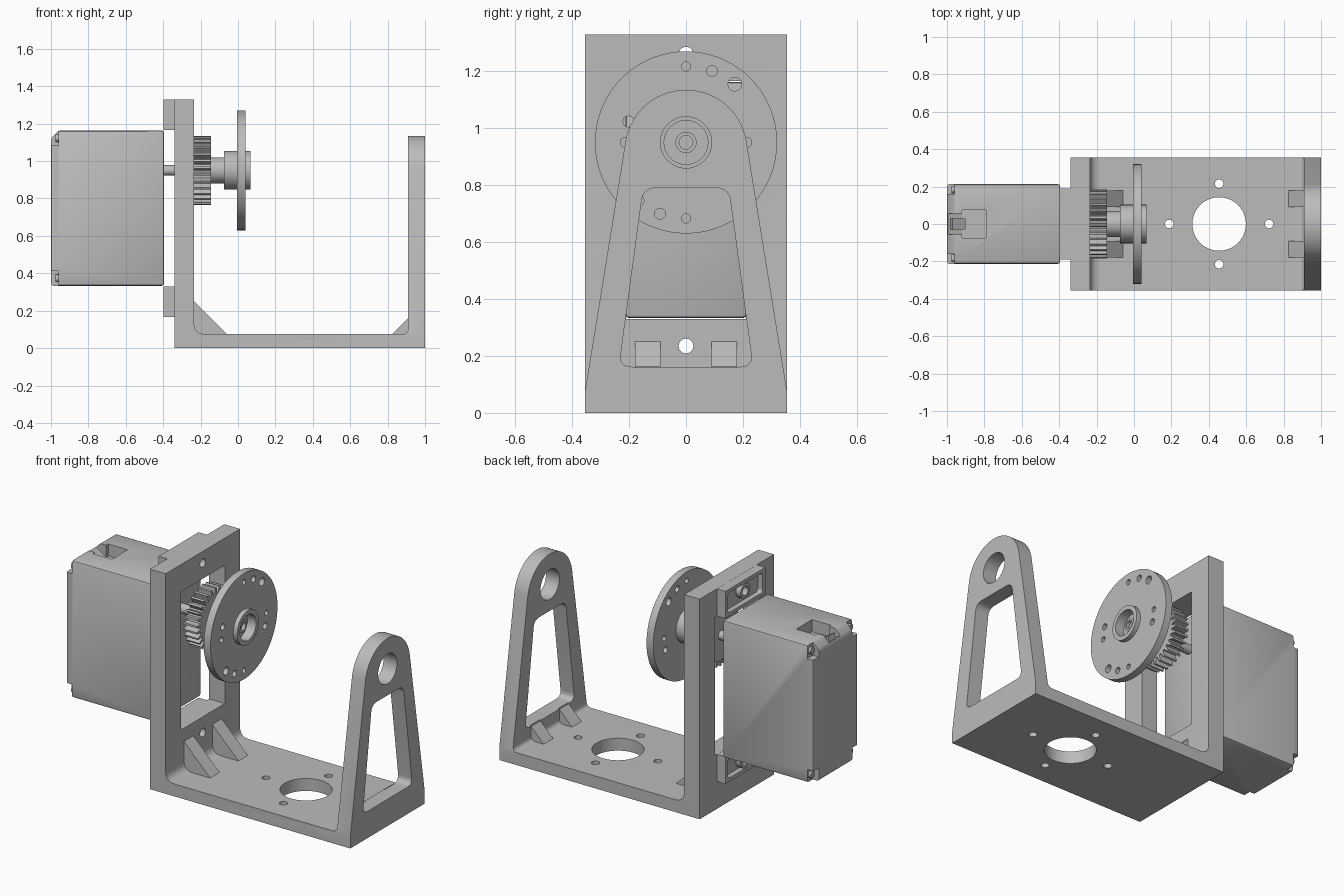
import bpy, bmesh
from math import sin, cos, pi, radians
from mathutils import Vector

if "Cube" in bpy.data.objects:
    bpy.data.objects.remove(bpy.data.objects["Cube"], do_unlink=True)

grey = bpy.data.materials.new("plain grey")
grey.use_nodes = True
COLOUR = (0.5, 0.5, 0.5, 1)
grey.diffuse_color = COLOUR
grey.node_tree.nodes["Principled BSDF"].inputs["Base Color"].default_value = COLOUR

AXLE = 0.95      # height of the turning axis
MID = 0.7475     # mid height of the motor


def circle(u, v, r, n=40, start=0, end=360):
    full = end - start == 360
    steps = n if full else n - 1
    angles = [radians(start + (end - start) * i / steps) for i in range(n)]
    return [(u + r * cos(a), v + r * sin(a)) for a in angles]


def rect(u0, u1, v0, v1):
    return [(u0, v0), (u1, v0), (u1, v1), (u0, v1)]


def rounded(corners, radius=None):
    """Outline whose corners (u, v, r) are replaced by curves."""
    out = []
    for i, c in enumerate(corners):
        p = Vector(c[:2])
        r = radius if radius else c[2]
        if r == 0:
            out.append(tuple(p))
            continue
        a = p + (Vector(corners[i - 1][:2]) - p).normalized() * r
        b = p + (Vector(corners[(i + 1) % len(corners)][:2]) - p).normalized() * r
        for k in range(8):
            t = k / 7
            out.append(tuple(a * (1 - t) ** 2 + p * 2 * t * (1 - t) + b * t * t))
    return out


def prism(name, outline, axis, start, end):
    """Extrude a 2D outline along one axis."""
    place = {"x": lambda u, v, t: (t, u, v),
             "y": lambda u, v, t: (u, t, v),
             "z": lambda u, v, t: (u, v, t)}[axis]
    bm = bmesh.new()
    low = [bm.verts.new(place(u, v, start)) for u, v in outline]
    high = [bm.verts.new(place(u, v, end)) for u, v in outline]
    bm.faces.new(low)
    bm.faces.new(high)
    for i in range(len(low)):
        bm.faces.new((low[i - 1], low[i], high[i], high[i - 1]))
    bmesh.ops.recalc_face_normals(bm, faces=bm.faces)
    mesh = bpy.data.meshes.new(name)
    bm.to_mesh(mesh)
    bm.free()
    mesh.materials.append(grey)
    obj = bpy.data.objects.new(name, mesh)
    bpy.context.collection.objects.link(obj)
    return obj


def bake(obj):
    graph = bpy.context.evaluated_depsgraph_get()
    mesh = bpy.data.meshes.new_from_object(obj.evaluated_get(graph))
    obj.modifiers.clear()
    obj.data = mesh


def cut(obj, outline, axis, start, end):
    cutter = prism("cutter", outline, axis, start, end)
    mod = obj.modifiers.new("cut", "BOOLEAN")
    mod.operation = "DIFFERENCE"
    mod.solver = "EXACT"
    mod.object = cutter
    bake(obj)
    bpy.data.objects.remove(cutter, do_unlink=True)


# U-shaped bracket: motor plate, base and bearing arm
bracket = prism("bracket", rounded([
    (-0.34, 0, 0), (1, 0, 0), (1, 1.2, 0), (0.91, 1.2, 0), (0.91, 0.075, 0.03),
    (-0.235, 0.075, 0.06), (-0.235, 1.33, 0), (-0.34, 1.33, 0)]), "y", -0.355, 0.355)

# Tapered round-topped arm with bearing hole and window
arm_outside = ([(0.355, 0.075)] + circle(0, 0.92, 0.215, 32, 9, 171)
               + [(-0.355, 0.075), (-0.5, 0.075), (-0.5, 1.3), (0.5, 1.3), (0.5, 0.075)])
cut(bracket, arm_outside, "x", 0.86, 1.1)
cut(bracket, circle(0, AXLE, 0.09), "x", 0.8, 1.1)
cut(bracket, rounded([(-0.235, 0.162), (0.235, 0.162), (0.15, 0.79), (-0.15, 0.79)], 0.045),
    "x", 0.8, 1.1)

# Motor plate window and screw holes
cut(bracket, rect(-0.21, 0.21, 0.33, 1.165), "x", -0.5, -0.1)
for side in (-1, 1):
    cut(bracket, circle(0, MID + side * 0.5125, 0.026, 24), "x", -0.5, -0.1)

# Base holes
cut(bracket, circle(0.455, 0, 0.143, 56), "z", -0.1, 0.2)
for u, v in ((0.188, 0), (0.722, 0), (0.455, 0.215), (0.455, -0.215)):
    cut(bracket, circle(u, v, 0.023, 24), "z", -0.1, 0.2)

# Gussets
for side, word in ((-1, "right"), (1, "left")):
    y0, y1 = side * 0.09, side * 0.18
    prism(f"plate_gusset_{word}", [(-0.24, 0.255), (-0.24, 0.07), (-0.055, 0.07)], "y", y0, y1)
    prism(f"arm_gusset_{word}", [(0.915, 0.165), (0.915, 0.07), (0.82, 0.07)], "y", y0, y1)

# Motor case with bevelled edges
case = prism("motor_case", [(-1, 0.333), (-0.395, 0.333), (-0.395, 1.163),
                            (-0.96, 1.163), (-1, 1.12)], "y", -0.213, 0.213)
bevel = case.modifiers.new("soft edges", "BEVEL")
bevel.width = 0.012
bevel.segments = 2
bake(case)

# Corner notches with screw heads
for sy in (-1, 1):
    for sz in (-1, 1):
        cut(case, rect(sy * 0.16, sy * 0.3, MID + sz * 0.335, MID + sz * 0.5), "x", -1.1, -0.96)
        prism("case_screw", circle(sy * 0.184, MID + sz * 0.375, 0.02, 16), "x", -0.975, -0.95)

# Cable socket in the top of the case
cut(case, rect(-0.92, -0.79, -0.075, 0.075), "z", 1.09, 1.3)
cut(case, [(-1.05, 1.15), (-0.91, 1.09), (-0.91, 1.3), (-1.05, 1.3)], "y", -0.055, 0.055)
prism("cable_plug", [(-0.99, 1.09), (-0.9, 1.09), (-0.9, 1.105), (-0.97, 1.15)],
      "y", -0.03, 0.03)

# Mounting flanges with recess, screw boss and hole
for side, word in ((-1, "lower"), (1, "upper")):
    z = MID + side * 0.5
    hole_z = MID + side * 0.5125
    flange = prism(f"{word}_flange", rect(-0.19, 0.19, z - 0.082, z + 0.082), "x", -0.397, -0.34)
    cut(flange, rounded(rect(-0.165, 0.165, z - 0.06, z + 0.06), 0.02), "x", -0.5, -0.365)
    cut(flange, circle(0, hole_z, 0.026, 24), "x", -0.5, -0.3)
    boss = prism(f"{word}_screw_boss", circle(0, hole_z, 0.045, 32), "x", -0.397, -0.364)
    cut(boss, circle(0, hole_z, 0.026, 24), "x", -0.5, -0.3)

# Drive shaft, toothed gear and hub
prism("drive_shaft", circle(0, AXLE, 0.028, 24), "x", -0.41, -0.23)
TEETH = 30
teeth = []
for i in range(TEETH):
    for offset, r in ((0, 0.148), (0.3, 0.15), (0.48, 0.185), (0.76, 0.185), (0.94, 0.15)):
        a = 2 * pi * (i + offset) / TEETH
        teeth.append((r * cos(a), AXLE + r * sin(a)))
prism("gear", teeth, "x", -0.235, -0.145)
prism("gear_hub", circle(0, AXLE, 0.07), "x", -0.15, -0.07)

# Round output disc with its ring of holes
disc = prism("output_disc", circle(0, AXLE, 0.32, 72), "x", -0.005, 0.04)
for turn in (0, 180):
    for angle, reach, r in ((90, 0.267, 0.016), (70, 0.267, 0.019), (50, 0.267, 0.024),
                            (0, 0.215, 0.016), (-20, 0.215, 0.019)):
        a = radians(angle + turn)
        cut(disc, circle(reach * cos(a), AXLE + reach * sin(a), r, 20), "x", -0.1, 0.1)
cut(disc, circle(0, AXLE, 0.09), "x", -0.1, 0.1)

# Collar through the disc, recessed for a retaining screw
collar = prism("collar", circle(0, AXLE, 0.103, 48), "x", -0.075, 0.067)
cut(collar, circle(0, AXLE, 0.077), "x", 0.01, 0.2)
screw = prism("retaining_screw", circle(0, AXLE, 0.037, 32), "x", 0.005, 0.035)
cut(screw, circle(0, AXLE, 0.024, 24), "x", 0.015, 0.2)

# Smooth curved walls, keep edges crisp
bpy.ops.object.select_all(action="DESELECT")
for obj in bpy.context.collection.objects:
    if obj.type == "MESH" and grey.name in obj.data.materials:
        obj.select_set(True)
        bpy.context.view_layer.objects.active = obj
bpy.ops.object.shade_smooth_by_angle(angle=radians(30))
